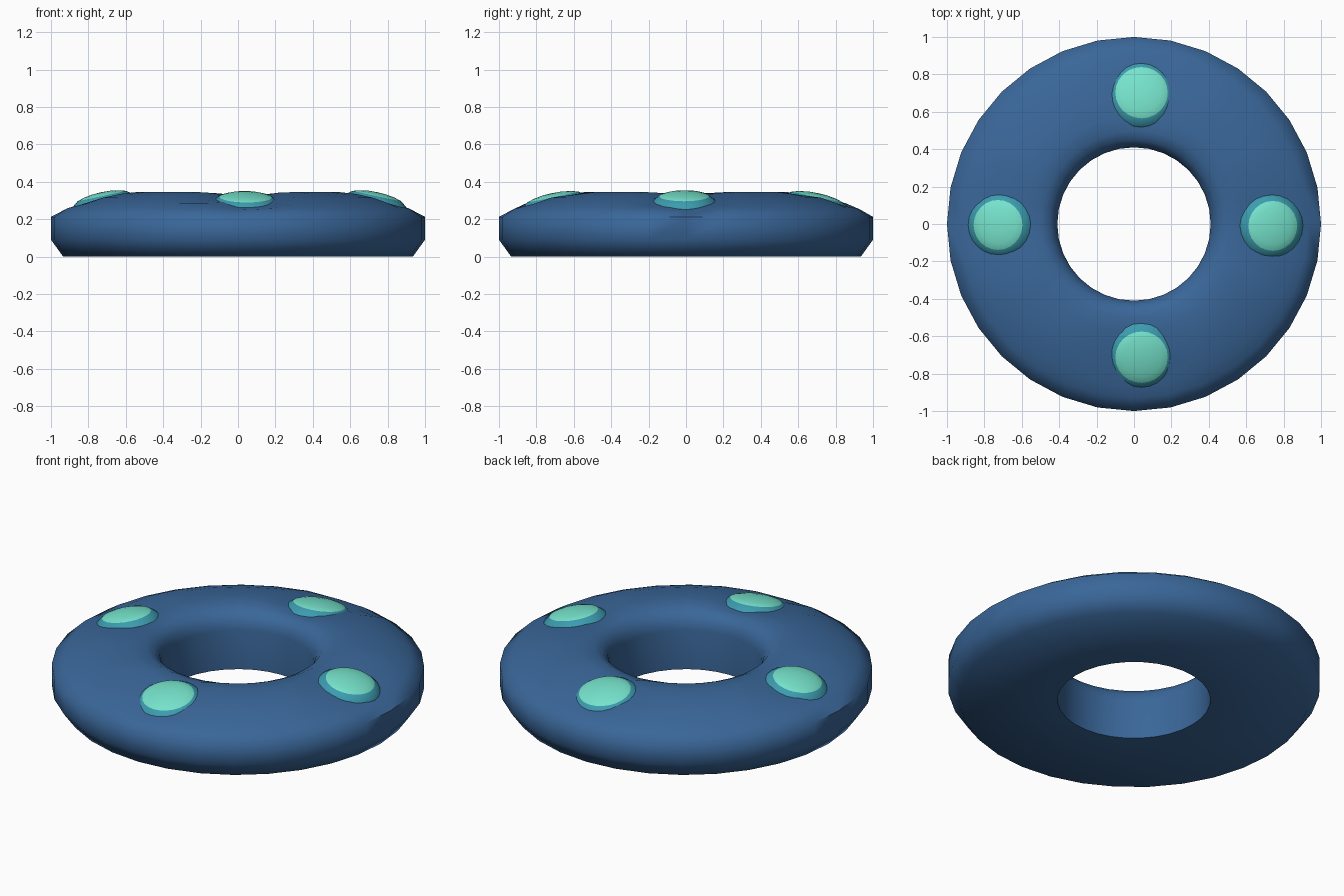
import bpy, bmesh, math
from mathutils import Matrix, Vector

if "Cube" in bpy.data.objects:
    bpy.data.objects.remove(bpy.data.objects["Cube"])


def material(name, rgb):
    m = bpy.data.materials.new(name)
    m.diffuse_color = (*rgb, 1)
    m.use_nodes = True
    m.node_tree.nodes["Principled BSDF"].inputs["Base Color"].default_value = m.diffuse_color
    return m


BLUE = material("deep blue", (0.042, 0.135, 0.32))
TEAL = material("teal", (0.045, 0.33, 0.43))
MINT = material("mint", (0.18, 0.77, 0.60))

# Button centres: x, y, z of the base, radius
BUTTONS = [("front", 0.04, -0.705, 0.285, 0.187), ("back", 0.04, 0.695, 0.285, 0.187),
           ("left", -0.72, -0.005, 0.29, 0.178), ("right", 0.735, -0.01, 0.29, 0.178)]
TILT = math.radians(12)


def lathe(name, profile, segments, mats, closed=False):
    """Spin a (radius, z) profile around z."""
    bm = bmesh.new()
    rings = []
    for r, z in profile:
        if r == 0:
            rings.append([bm.verts.new((0, 0, z))] * segments)
        else:
            rings.append([bm.verts.new((r * math.cos(math.tau * i / segments),
                                        r * math.sin(math.tau * i / segments), z))
                          for i in range(segments)])
    pairs = list(zip(rings, rings[1:]))
    if closed:
        pairs.append((rings[-1], rings[0]))
    for k, (a, b) in enumerate(pairs):
        for i in range(segments):
            j = (i + 1) % segments
            vs = list(dict.fromkeys((a[i], a[j], b[j], b[i])))
            bm.faces.new(vs).material_index = min(k // 2, len(mats) - 1)
    bmesh.ops.recalc_face_normals(bm, faces=bm.faces)
    mesh = bpy.data.meshes.new(name)
    bm.to_mesh(mesh)
    bm.free()
    for m in mats:
        mesh.materials.append(m)
    ob = bpy.data.objects.new(name, mesh)
    bpy.context.collection.objects.link(ob)
    return ob


def smooth(ob, angle):
    bpy.ops.object.select_all(action='DESELECT')
    ob.select_set(True)
    bpy.context.view_layer.objects.active = ob
    bpy.ops.object.shade_smooth_by_angle(angle=math.radians(angle))


# Ring body, with shallow hollows in its top around each button
ring = lathe("ring_body", [(0.41, 0), (0.935, 0), (1.0, 0.09), (1.0, 0.212), (0.93, 0.258),
                           (0.87, 0.285), (0.78, 0.315), (0.68, 0.335), (0.58, 0.345),
                           (0.50, 0.338), (0.45, 0.315), (0.42, 0.275), (0.41, 0.23)],
             32, [BLUE], closed=True)
for v in ring.data.vertices:
    if v.co.z > 0.25:
        for _, x, y, z, rad in BUTTONS:
            d = math.hypot(v.co.x - x, v.co.y - y)
            if d < rad + 0.07:
                v.co.z -= 0.022 * min(1, (rad + 0.07 - d) / 0.07)
smooth(ring, 60)

# Four domed buttons, leaning outward: teal rim and mint cap
for name, x, y, z, rad in BUTTONS:
    dome = lathe(name + "_button",
                 [(rad * 0.98, -0.05), (rad, -0.012), (rad * 0.94, 0.008), (rad * 0.75, 0.034),
                  (rad * 0.55, 0.045), (rad * 0.28, 0.053), (0, 0.055)], 24, [TEAL, MINT])
    # rim is the first three bands, cap is everything above
    for p in dome.data.polygons:
        p.material_index = 1 if p.center.z > 0.03 else 0
    axis = Vector((-y, x, 0)).normalized()
    dome.data.transform(Matrix.Translation((x, y, z)) @ Matrix.Rotation(TILT, 4, axis))
    smooth(dome, 60)
